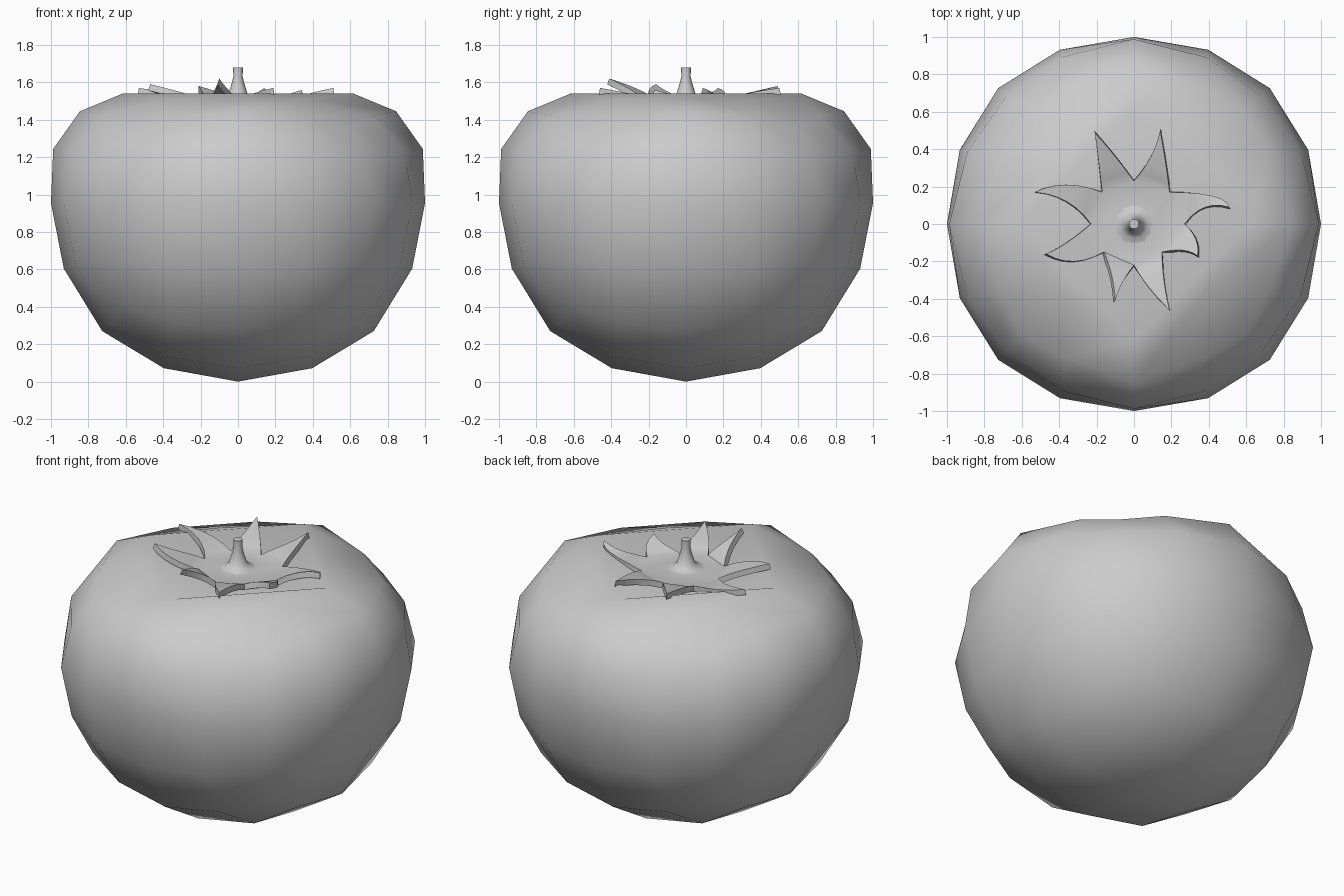
import bpy
import bmesh
import math
from mathutils import Vector

if "Cube" in bpy.data.objects:
    bpy.data.objects.remove(bpy.data.objects["Cube"], do_unlink=True)

# Single plain material
SHADE = (0.6, 0.6, 0.6, 1)
grey = bpy.data.materials.new("mid grey")
grey.use_nodes = True
grey.diffuse_color = SHADE
grey.node_tree.nodes["Principled BSDF"].inputs["Base Color"].default_value = SHADE


def make_object(name, bm):
    mesh = bpy.data.meshes.new(name)
    bm.to_mesh(mesh)
    bm.free()
    mesh.materials.append(grey)
    obj = bpy.data.objects.new(name, mesh)
    bpy.context.collection.objects.link(obj)
    bpy.ops.object.select_all(action="DESELECT")
    bpy.context.view_layer.objects.active = obj
    obj.select_set(True)
    return obj


def shade(degrees):
    bpy.ops.object.shade_smooth_by_angle(angle=math.radians(degrees))


def interpolate(keys, x):
    for (x0, *a), (x1, *b) in zip(keys, keys[1:]):
        if x <= x1:
            t = (x - x0) / (x1 - x0)
            return [p + (q - p) * t for p, q in zip(a, b)]
    return keys[-1][1:]


# Fruit body: a cube subdivided into a ball
bm = bmesh.new()
bmesh.ops.create_cube(bm, size=2)
body = make_object("fruit_body", bm)
rounding = body.modifiers.new("rounding", "SUBSURF")
rounding.levels = 2
bpy.ops.object.modifier_apply(modifier=rounding.name)

# Ball height -> widening along the x and y axes, final height
profile = [(-1, 1, 0), (-0.933, 1, 0.07), (-0.726, 1, 0.27), (-0.397, 1, 0.604),
           (0, 1, 0.954), (0.397, 1.061, 1.244), (0.726, 1.164, 1.445),
           (0.933, 1.562, 1.54), (1, 1, 1.35)]

bm = bmesh.new()
bm.from_mesh(body.data)
size = max(v.co.z for v in bm.verts)
for v in bm.verts:
    v.co /= size
    x, y, z = v.co
    widen, height = interpolate(profile, z)
    # the shoulders bulge along the axes and stay round on the diagonals
    along_axis = ((x * x - y * y) / max(x * x + y * y, 1e-6)) ** 2
    factor = 1 + (widen - 1) * along_axis
    v.co = (x * factor, y * factor, height)

# The dimple has a square rim, so its quads are cut across their long diagonal
pole = min((v for v in bm.verts if v.co.z > 1), key=lambda v: v.co.xy.length)
bmesh.ops.triangulate(bm, faces=pole.link_faces[:], quad_method="LONG_EDGE")
bm.to_mesh(body.data)
bm.free()
shade(180)

# Leafy crown: valleys between leaves, then each leaf as side, tip, side and tip height
valleys = [(0, 0.23), (-0.17, 0.17), (-0.23, 0), (-0.16, -0.15),
           (0, -0.22), (0.15, -0.15), (0.27, 0), (0.19, 0.17)]
leaves = [((-0.1, 0.36), (-0.21, 0.49), (-0.19, 0.34), 1.58),
          ((-0.36, 0.21), (-0.53, 0.17), (-0.36, 0.12), 1.57),
          ((-0.36, -0.1), (-0.47, -0.16), (-0.32, -0.2), 1.59),
          ((-0.12, -0.27), (-0.1, -0.41), (-0.06, -0.31), 1.62),
          ((0.08, -0.34), (0.19, -0.46), (0.16, -0.3), 1.57),
          ((0.26, -0.14), (0.34, -0.17), (0.33, -0.08), 1.56),
          ((0.38, 0.09), (0.51, 0.09), (0.42, 0.15), 1.57),
          ((0.17, 0.32), (0.14, 0.5), (0.09, 0.36), 1.57)]
ROOT = 1.495
STEPS = 6


def leaf_edge(bm, start, side, tip, tip_z):
    """Curved leaf edge from a valley vertex through the side point, up to the tip."""
    a, m, b = start.co.xy, Vector(side), Vector(tip)
    control = m * 2 - (a + b) / 2
    row = [start]
    for k in range(1, STEPS):
        t = k / STEPS
        p = a * (1 - t) ** 2 + control * 2 * t * (1 - t) + b * t * t
        row.append(bm.verts.new((p.x, p.y, ROOT + (tip_z - ROOT) * t ** 0.75)))
    return row


bm = bmesh.new()
outer = [bm.verts.new((x, y, ROOT)) for x, y in valleys]
inner = [bm.verts.new((x * 0.4, y * 0.4, ROOT + 0.012)) for x, y in valleys]
bm.faces.new(inner)
for i, (side_a, tip, side_b, tip_z) in enumerate(leaves):
    j = (i + 1) % len(leaves)
    bm.faces.new((inner[i], outer[i], outer[j], inner[j]))
    a = leaf_edge(bm, outer[i], side_a, tip, tip_z)
    b = leaf_edge(bm, outer[j], side_b, tip, tip_z)
    for k in range(STEPS - 1):
        bm.faces.new((a[k], a[k + 1], b[k + 1], b[k]))
    bm.faces.new((a[-1], bm.verts.new((*tip, tip_z)), b[-1]))
bm.normal_update()
crown = make_object("leaf_crown", bm)
thickness = crown.modifiers.new("thickness", "SOLIDIFY")
thickness.thickness = 0.035
thickness.offset = -1
bpy.ops.object.modifier_apply(modifier=thickness.name)
shade(40)

# Stem: flared lathe outline of radius and height
outline = [(0.11, 1.504), (0.075, 1.512), (0.052, 1.535), (0.038, 1.58),
           (0.025, 1.63), (0.026, 1.68)]
SIDES = 12
bm = bmesh.new()
rings = []
for radius, z in outline:
    rings.append([bm.verts.new((radius * math.cos(math.tau * s / SIDES),
                                radius * math.sin(math.tau * s / SIDES), z))
                  for s in range(SIDES)])
for low, high in zip(rings, rings[1:]):
    for s in range(SIDES):
        n = (s + 1) % SIDES
        bm.faces.new((low[s], low[n], high[n], high[s]))
bm.faces.new(rings[-1])
make_object("stem", bm)
shade(50)
